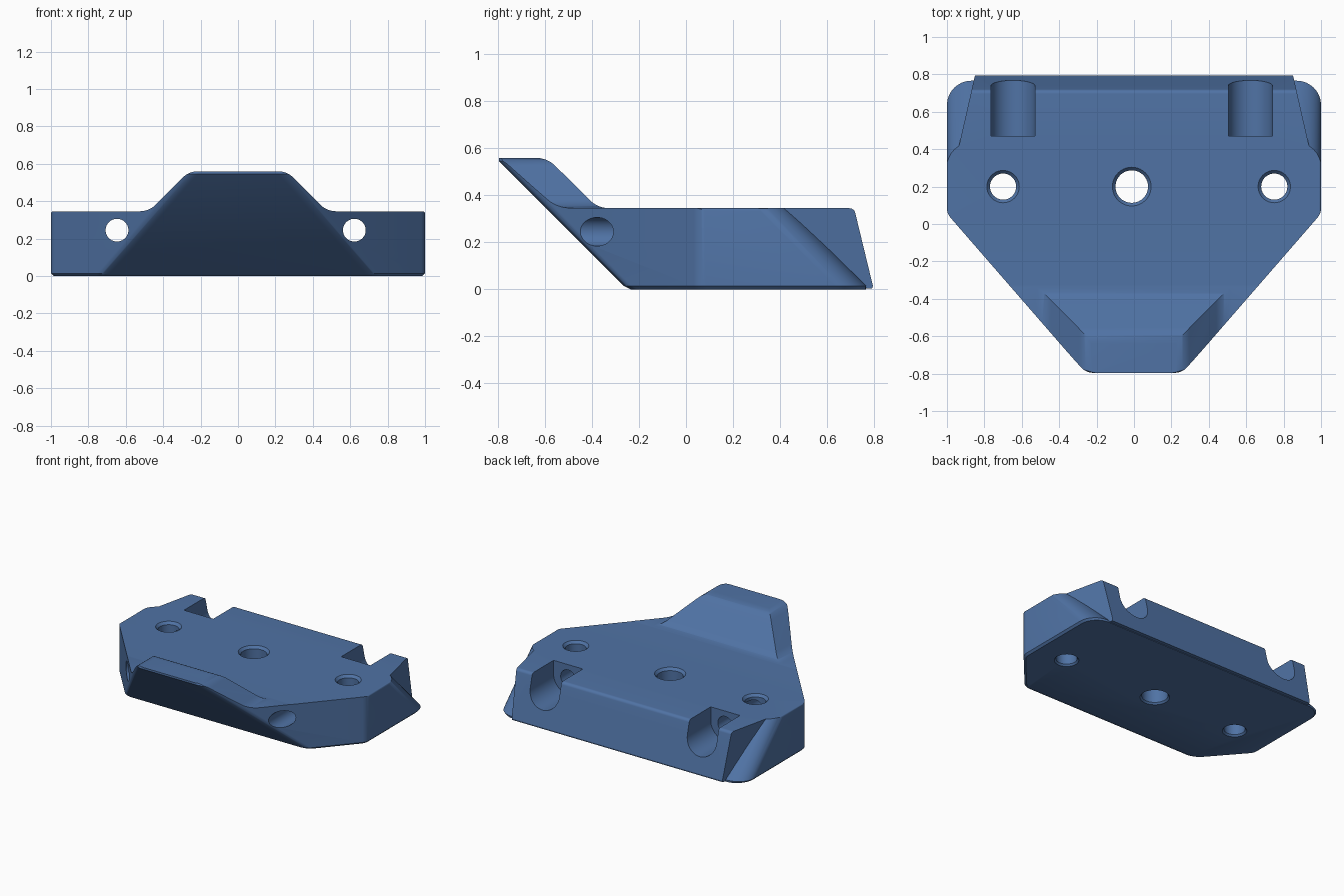
import bpy, bmesh, math
from mathutils import Vector

if "Cube" in bpy.data.objects:
    bpy.data.objects.remove(bpy.data.objects["Cube"])

blue = bpy.data.materials.new("steel_blue")
blue.diffuse_color = (0.08, 0.171, 0.376, 1)
blue.use_nodes = True
blue.node_tree.nodes["Principled BSDF"].inputs["Base Color"].default_value = blue.diffuse_color


def rounded(corners, seg=8):
    """2D polygon from (x, y, radius) corners; radius 0 stays sharp."""
    out, n = [], len(corners)
    for i, (x, y, r) in enumerate(corners):
        p = Vector((x, y))
        if r == 0:
            out.append(p)
            continue
        a = (Vector(corners[i - 1][:2]) - p).normalized()
        b = (Vector(corners[(i + 1) % n][:2]) - p).normalized()
        half = math.acos(max(-1, min(1, a.dot(b)))) / 2
        c = p + (a + b).normalized() * r / math.sin(half)
        s, e = p + a * r / math.tan(half) - c, p + b * r / math.tan(half) - c
        turn = math.atan2(s.x * e.y - s.y * e.x, s.dot(e))
        for k in range(seg + 1):
            t = turn * k / seg
            out.append(c + Vector((s.x * math.cos(t) - s.y * math.sin(t),
                                   s.x * math.sin(t) + s.y * math.cos(t))))
    return out


def loft(name, loops):
    """Closed solid skinned through loops of equal length."""
    bm = bmesh.new()
    rings = [[bm.verts.new(p) for p in loop] for loop in loops]
    n = len(rings[0])
    for lo, hi in zip(rings, rings[1:]):
        for i in range(n):
            j = (i + 1) % n
            bm.faces.new((lo[i], lo[j], hi[j], hi[i]))
    bm.faces.new(rings[0][::-1])
    bm.faces.new(rings[-1])
    bmesh.ops.recalc_face_normals(bm, faces=bm.faces)
    me = bpy.data.meshes.new(name)
    bm.to_mesh(me)
    bm.free()
    me.materials.append(blue)
    ob = bpy.data.objects.new(name, me)
    bpy.context.collection.objects.link(ob)
    return ob


def prism(name, pts, axis, lo, hi):
    """Extrude a 2D outline along x (y,z pts), y (x,z pts) or z (x,y pts)."""
    place = {"x": lambda p, d: (d, p[0], p[1]),
             "y": lambda p, d: (p[0], d, p[1]),
             "z": lambda p, d: (p[0], p[1], d)}[axis]
    return loft(name, [[place(p, d) for p in pts] for d in (lo, hi)])


def circle(cx, cy, r, n=40):
    return [(cx + r * math.cos(2 * math.pi * i / n),
             cy + r * math.sin(2 * math.pi * i / n)) for i in range(n)]


def combine(body, tool, op):
    """Apply a boolean and discard the tool."""
    tool.hide_render = True
    mod = body.modifiers.new(op, "BOOLEAN")
    mod.operation, mod.solver, mod.object = op, "EXACT", tool
    dg = bpy.context.evaluated_depsgraph_get()
    dg.update()
    me = bpy.data.meshes.new_from_object(body.evaluated_get(dg))
    body.modifiers.clear()
    body.data = me
    bpy.data.objects.remove(tool)


def plan(z, inset):
    """Body outline at height z: front leans forward, rear leans forward."""
    f, b, s = -0.25 - z + inset, 0.78 - z - inset, 1 - inset
    diag = lambda y: 0.604 + (y + 0.4) / 1.15 - inset * 1.33
    knee = -0.4 + (s - 0.604 + inset * 1.33) * 1.15
    right = [(diag(f), f, 0.1), (s, knee, 0.08), (s, b, 0.13)]
    left = [(-x, y, r) for x, y, r in reversed(right)]
    return [(p.x, p.y, z) for p in rounded(right + left)]


# Main leaning body with chamfered rims
body = loft("mounting_block", [plan(0, 0.014), plan(0.014, 0),
                               plan(0.546, 0), plan(0.56, 0.014)])

# Narrower upright rear section
rear = [(0.94, 0.4, 0), (0.84, 0.84, 0), (-0.84, 0.84, 0), (-0.94, 0.4, 0)]
combine(body, prism("rear_block", rounded(rear), "z", 0.004, 0.5), "UNION")

# Side profile: raised nose, ramp, deck and sloped rear wall
side = [(-1, -0.1, 0), (-1, 0.5595, 0), (-0.59, 0.5595, 0.12), (-0.375, 0.345, 0.12),
        (0.715, 0.345, 0.025), (0.795, 0.015, 0), (0.76, -0.1, 0)]
combine(body, prism("side_profile", rounded(side), "x", -1.2, 1.2), "INTERSECT")

# Front profile: raised nose with sloped shoulders
half = [(1.0005, -0.1, 0), (1.0005, 0.346, 0.014), (0.475, 0.346, 0.12), (0.262, 0.5605, 0.12)]
front = half + [(-x, z, r) for x, z, r in reversed(half)]
combine(body, prism("front_profile", rounded(front), "y", -1.2, 1.2), "INTERSECT")

# Vertical screw holes with small countersinks
for x, r in ((-0.70, 0.07), (-0.012, 0.087), (0.75, 0.07)):
    steps = ((-0.02, r + 0.03), (0.012, r), (0.327, r), (0.365, r + 0.035))
    hole = loft("screw_hole", [[(px, py, z) for px, py in circle(x, 0.2, q)]
                               for z, q in steps])
    combine(body, hole, "DIFFERENCE")

# Rear U-shaped slots with a bore running forward from each
for x in (-0.647, 0.622):
    w = 0.118
    slot = [(x + w * math.cos(a), 0.245 + w * math.sin(a))
            for a in (math.pi + math.pi * i / 24 for i in range(25))]
    slot += [(x + w, 0.5), (x - w, 0.5)]
    combine(body, prism("slot", slot, "y", 0.47, 1.0), "DIFFERENCE")
    combine(body, prism("bore", circle(x, 0.245, 0.061), "y", -1.0, 0.6), "DIFFERENCE")

# Smooth fillets, crisp edges
bpy.ops.object.select_all(action="DESELECT")
body.select_set(True)
bpy.context.view_layer.objects.active = body
bpy.ops.object.shade_smooth_by_angle(angle=math.radians(30))
